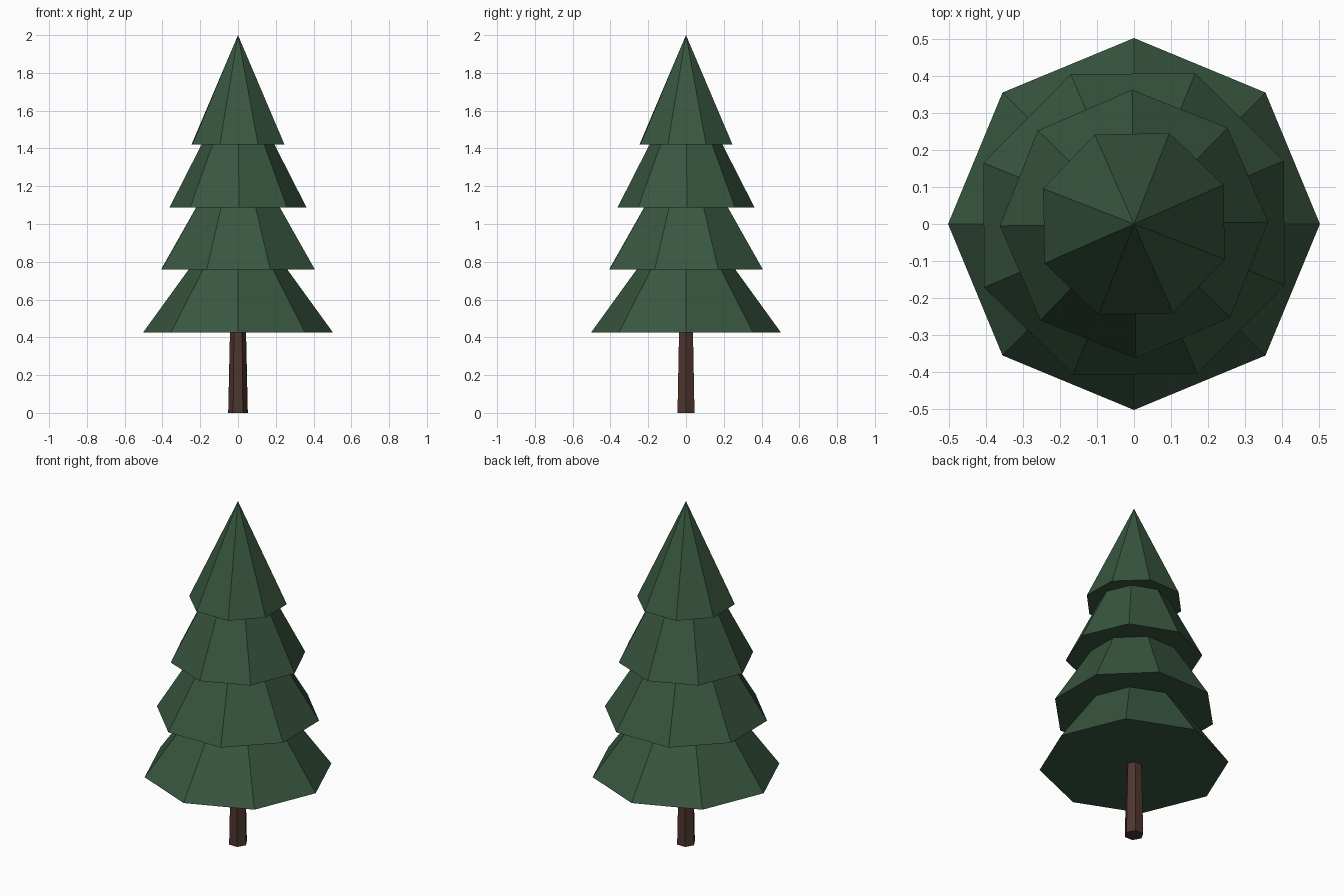
import bpy
import math

if "Cube" in bpy.data.objects:
    bpy.data.objects.remove(bpy.data.objects["Cube"])


def material(name, rgb):
    mat = bpy.data.materials.new(name)
    mat.diffuse_color = (*rgb, 1.0)
    mat.use_nodes = True
    mat.node_tree.nodes["Principled BSDF"].inputs["Base Color"].default_value = mat.diffuse_color
    return mat


def cone(name, sides, z0, r0, z1, r1, angle, mat):
    """Flat-shaded cone from z0 to z1 with its first corner at the given angle from +x."""
    bpy.ops.mesh.primitive_cone_add(vertices=sides, radius1=r0, radius2=r1,
                                    depth=z1 - z0, location=(0, 0, (z0 + z1) / 2))
    obj = bpy.context.object
    obj.name = name
    v = min(obj.data.vertices, key=lambda p: p.co.z).co
    obj.rotation_euler.z = math.radians(angle) - math.atan2(v.y, v.x)
    obj.data.materials.append(mat)
    return obj


green = material("pine green", (0.040, 0.093, 0.051))
brown = material("bark brown", (0.076, 0.036, 0.028))

# Tapered six-sided trunk
cone("trunk", 6, 0.0, 0.052, 0.50, 0.041, 0, brown)

# Eight-sided foliage tiers, alternately turned by half a facet
tiers = [
    ("foliage_bottom", 0.425, 0.503, 1.12, 0.0),
    ("foliage_lower", 0.758, 0.440, 1.48, 22.9),
    ("foliage_upper", 1.087, 0.363, 1.80, 0.8),
    ("foliage_top", 1.421, 0.264, 2.00, 23.7),
]
for name, z, radius, apex, angle in tiers:
    cone(name, 8, z, radius, apex, 0.0, angle, green)
